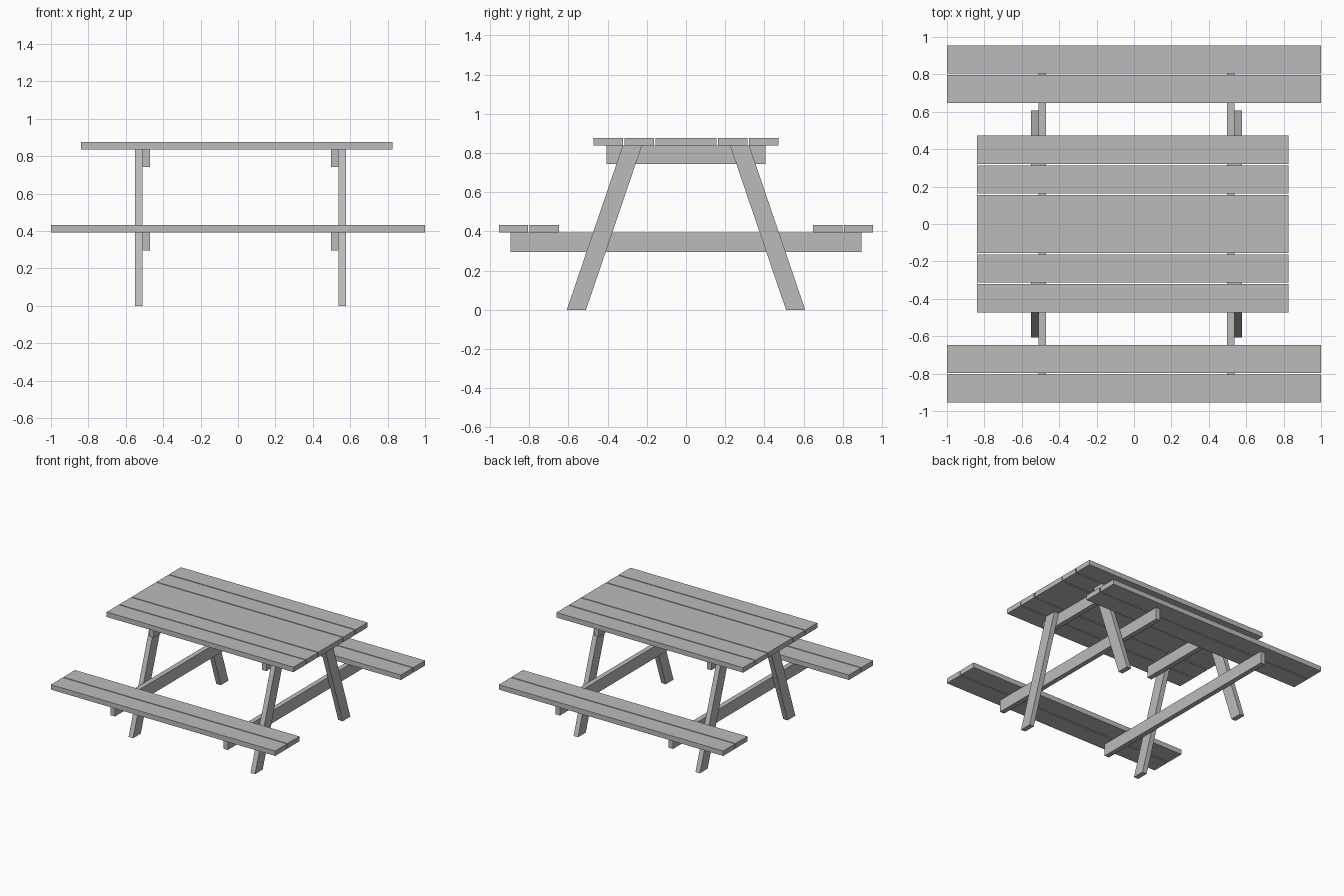
import bpy
import bmesh

cube = bpy.data.objects.get("Cube")
if cube:
    bpy.data.objects.remove(cube, do_unlink=True)

timber = bpy.data.materials.new("grey timber")
timber.use_nodes = True
GREY = (0.5, 0.5, 0.5, 1)
timber.diffuse_color = GREY
timber.node_tree.nodes["Principled BSDF"].inputs["Base Color"].default_value = GREY


def board(name, x0, x1, profile):
    """Extrude a y-z profile from x0 to x1."""
    bm = bmesh.new()
    face = bm.faces.new([bm.verts.new((x0, y, z)) for y, z in profile])
    ext = bmesh.ops.extrude_face_region(bm, geom=[face])
    verts = [v for v in ext["geom"] if isinstance(v, bmesh.types.BMVert)]
    bmesh.ops.translate(bm, verts=verts, vec=(x1 - x0, 0, 0))
    bmesh.ops.recalc_face_normals(bm, faces=bm.faces)
    mesh = bpy.data.meshes.new(name)
    bm.to_mesh(mesh)
    bm.free()
    mesh.materials.append(timber)
    obj = bpy.data.objects.new(name, mesh)
    bpy.context.collection.objects.link(obj)


def rect(y0, y1, z0, z1):
    return [(y0, z0), (y1, z0), (y1, z1), (y0, z1)]


SEAT_Z, TOP_Z, THICK = 0.393, 0.837, 0.04

for side, s in (("front", -1), ("back", 1)):
    # Tabletop planks, the two middle ones touching
    for i, (y0, y1) in enumerate([(0, 0.155), (0.163, 0.313), (0.321, 0.472)]):
        board(f"tabletop_plank_{side}_{i + 1}", -0.84, 0.825,
              rect(s * y0, s * y1, TOP_Z, TOP_Z + THICK))
    # Bench planks
    for i, (y0, y1) in enumerate([(0.647, 0.797), (0.805, 0.955)]):
        board(f"seat_plank_{side}_{i + 1}", -1, 1,
              rect(s * y0, s * y1, SEAT_Z, SEAT_Z + THICK))

# Trestles: splayed legs outside, cross beams inside
for end, leg_x, beam_x in (("right", (-0.55, -0.51), (-0.51, -0.47)),
                           ("left", (0.537, 0.577), (0.498, 0.537))):
    for side, s in (("front", -1), ("back", 1)):
        board(f"leg_{side}_{end}", *leg_x,
              [(s * 0.608, 0), (s * 0.51, 0), (s * 0.225, TOP_Z), (s * 0.323, TOP_Z)])
    board(f"tabletop_beam_{end}", *beam_x, rect(-0.406, 0.406, 0.743, TOP_Z))
    board(f"seat_beam_{end}", *beam_x, rect(-0.896, 0.894, 0.295, SEAT_Z))
